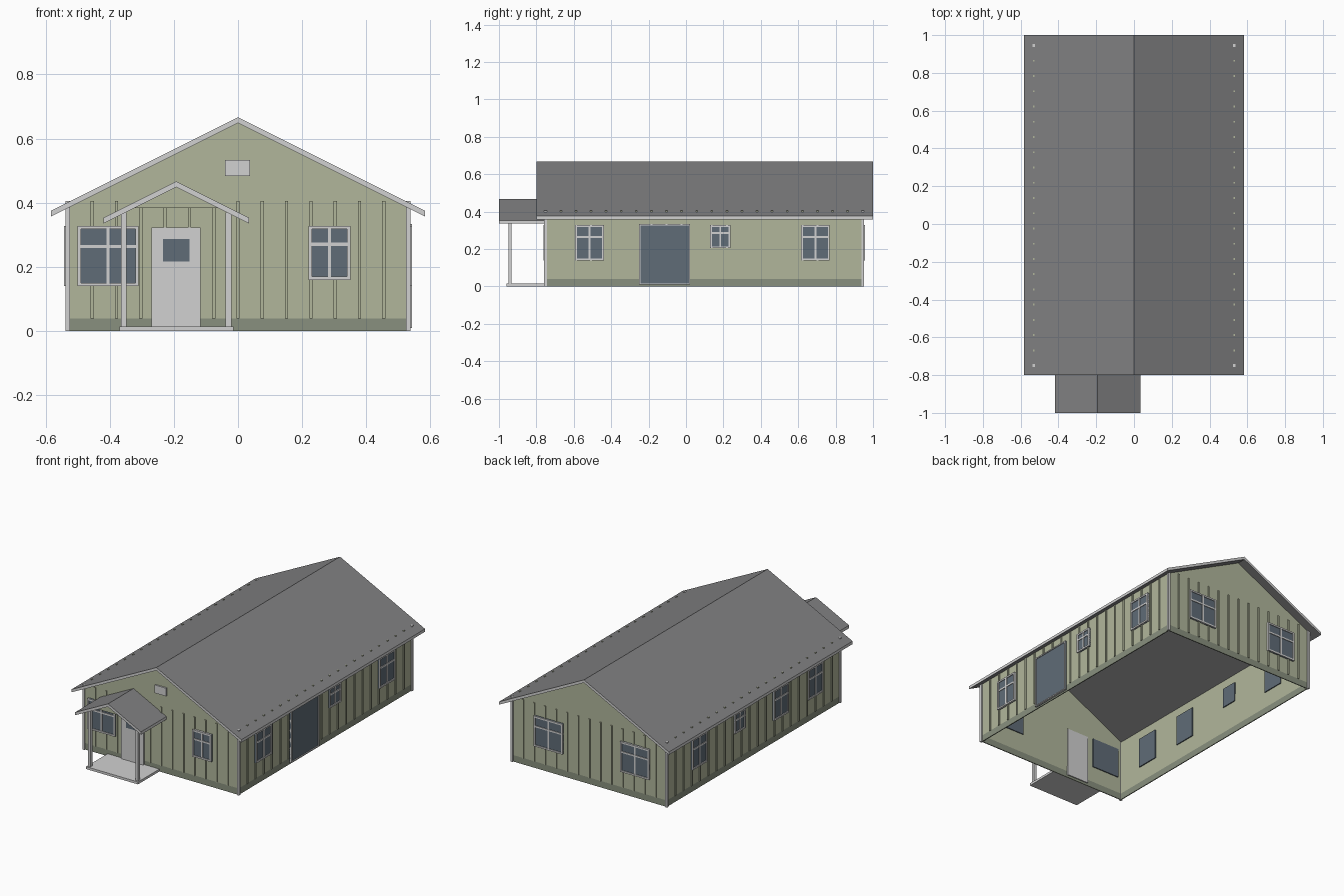
import bpy, bmesh

if "Cube" in bpy.data.objects:
    bpy.data.objects.remove(bpy.data.objects["Cube"])


def material(name, color):
    m = bpy.data.materials.new(name)
    m.use_nodes = True
    m.diffuse_color = (*color, 1)
    m.node_tree.nodes["Principled BSDF"].inputs["Base Color"].default_value = (*color, 1)
    return m


GREEN = material("sage siding", (0.44, 0.47, 0.33))
BASE = material("dark skirting", (0.25, 0.28, 0.21))
TRIM = material("pale trim", (0.64, 0.64, 0.64))
ROOF = material("grey roofing", (0.22, 0.22, 0.225))
GLASS = material("blue grey glass", (0.115, 0.15, 0.185))

HALF, FRONT, BACK = 0.53, -0.75, 0.945
PITCH = 0.5
POST_TOP = 0.405


def finish(name, bm, *mats):
    bmesh.ops.recalc_face_normals(bm, faces=bm.faces)
    me = bpy.data.meshes.new(name)
    bm.to_mesh(me)
    bm.free()
    for m in mats:
        me.materials.append(m)
    ob = bpy.data.objects.new(name, me)
    bpy.context.collection.objects.link(ob)
    return ob


def add_box(bm, x, y, z):
    verts = bmesh.ops.create_cube(bm, size=1)["verts"]
    for v in verts:
        v.co = [(r[0] + r[1]) / 2 + c * abs(r[1] - r[0]) for r, c in zip((x, y, z), v.co)]


def wall_box(bm, wall, u, out, z):
    """Box placed along a wall: u runs along it, out points away from it."""
    if wall == "front":
        add_box(bm, u, (FRONT - out[1], FRONT - out[0]), z)
    elif wall == "back":
        add_box(bm, u, (BACK + out[0], BACK + out[1]), z)
    elif wall == "left":
        add_box(bm, (HALF + out[0], HALF + out[1]), u, z)
    else:
        add_box(bm, (-HALF - out[1], -HALF - out[0]), u, z)


def prism(profile, y0, y1):
    """Extrude an x-z profile along y."""
    bm = bmesh.new()
    face = bm.faces.new([bm.verts.new((x, y0, z)) for x, z in profile])
    new = bmesh.ops.extrude_face_region(bm, geom=[face])["geom"]
    bmesh.ops.translate(bm, vec=(0, y1 - y0, 0),
                        verts=[g for g in new if isinstance(g, bmesh.types.BMVert)])
    bmesh.ops.recalc_face_normals(bm, faces=bm.faces)
    return bm


# Hollow walls with gables, open below, with a darker band at the foot
eave = 0.65 - HALF * PITCH
bm = prism([(-HALF, 0), (HALF, 0), (HALF, eave), (0, 0.65), (-HALF, eave)], FRONT, BACK)
bmesh.ops.delete(bm, geom=[f for f in bm.faces if abs(f.normal.z) > 0.5], context="FACES_ONLY")
bmesh.ops.bisect_plane(bm, geom=bm.verts[:] + bm.edges[:] + bm.faces[:],
                       plane_co=(0, 0, 0.04), plane_no=(0, 0, 1))
for f in bm.faces:
    f.material_index = int(f.calc_center_median().z < 0.04)
walls = finish("walls", bm, GREEN, BASE)
solid = walls.modifiers.new("thickness", "SOLIDIFY")
solid.thickness = 0.008
solid.offset = -1


# Gabled roof slabs with pale edges
def gable_roof(name, cx, half, ridge, y0, y1, thick=0.018):
    low = ridge - half * PITCH
    bm = prism([(cx - half, low), (cx, ridge), (cx + half, low),
                (cx + half, low - thick), (cx, ridge - thick), (cx - half, low - thick)], y0, y1)
    for f in bm.faces:
        f.material_index = int(max(abs(f.normal.x), abs(f.normal.y)) > 0.9)
    finish(name, bm, ROOF, TRIM)


gable_roof("main_roof", 0, 0.583, 0.667, -0.8, 1.0)
gable_roof("porch_roof", -0.192, 0.2265, 0.467, -1.0, FRONT)

# Vertical battens on all four walls
bm = bmesh.new()
for names, start, end, count in ((("front", "back"), -HALF, HALF, 14),
                                 (("left", "right"), FRONT, BACK, 21)):
    for wall in names:
        for i in range(1, count):
            u = start + (end - start) * i / count
            wall_box(bm, wall, (u - 0.005, u + 0.005), (-0.002, 0.006), (0.04, POST_TOP))
finish("wall_battens", bm, GREEN)

# Corner posts
bm = bmesh.new()
for side in (-1, 1):
    for y in (FRONT, BACK):
        add_box(bm, (side * HALF - 0.007, side * HALF + 0.007), (y - 0.008, y + 0.008), (0, POST_TOP))
finish("corner_posts", bm, TRIM)


# Windows: a glass slab through the wall, with a raised frame and bars
def window(name, wall, u, z, bars=True, edge=0.01):
    bm = bmesh.new()
    wall_box(bm, wall, u, (-0.012, 0.008), z)
    finish(name + "_glass", bm, GLASS)
    bm = bmesh.new()
    out = (0, 0.013)
    for a, b in ((u[0], u[0] + edge), (u[1] - edge, u[1])):
        wall_box(bm, wall, (a, b), out, z)
    for a, b in ((z[0], z[0] + edge), (z[1] - edge, z[1])):
        wall_box(bm, wall, u, out, (a, b))
    if bars:
        mid = (u[0] + u[1]) / 2
        cross = z[0] + 0.66 * (z[1] - z[0])
        wall_box(bm, wall, (mid - 0.005, mid + 0.005), (0, 0.012), z)
        wall_box(bm, wall, u, (0, 0.012), (cross - 0.005, cross + 0.005))
    finish(name + "_frame", bm, TRIM)


TALL, SMALL = (0.14, 0.328), (0.205, 0.328)
window("front_wide_window", "front", (-0.5, -0.31), TALL)
window("front_narrow_window", "front", (0.22, 0.35), (0.16, 0.328))
window("back_left_window", "back", (0.178, 0.375), TALL)
window("back_right_window", "back", (-0.416, -0.218), TALL)
window("left_front_window", "left", (-0.594, -0.439), TALL)
window("left_small_window", "left", (0.128, 0.238), SMALL)
window("left_back_window", "left", (0.615, 0.768), TALL)
window("left_glass_door", "left", (-0.25, 0.022), (0.01, 0.334), False, 0.007)
for label, y, half, z in (("front", -0.5, 0.072, TALL), ("middle", -0.162, 0.072, TALL),
                          ("small", 0.24, 0.052, SMALL), ("back", 0.636, 0.072, TALL)):
    window("right_" + label + "_window", "right", (y - half, y + half), z)

# Front door with its pane, and the gable vent
bm = bmesh.new()
wall_box(bm, "front", (-0.27, -0.117), (-0.012, 0.01), (0.015, 0.323))
finish("front_door", bm, TRIM)
bm = bmesh.new()
wall_box(bm, "front", (-0.234, -0.151), (0.008, 0.012), (0.217, 0.288))
finish("front_door_pane", bm, GLASS)
bm = bmesh.new()
wall_box(bm, "front", (-0.041, 0.037), (0, 0.009), (0.483, 0.533))
finish("gable_vent", bm, TRIM)

# Porch: floor, two posts and the gable panel
bm = bmesh.new()
add_box(bm, (-0.37, -0.014), (-0.96, FRONT), (0, 0.015))
finish("porch_floor", bm, TRIM)
bm = bmesh.new()
for x in (-0.356, -0.03):
    add_box(bm, (x - 0.009, x + 0.009), (-0.95, -0.932), (0.015, 0.37))
finish("porch_posts", bm, TRIM)
finish("porch_gable_panel", prism([(-0.324, 0.384), (-0.06, 0.384), (-0.192, 0.45)],
                                  -0.945, -0.937), GREEN)
